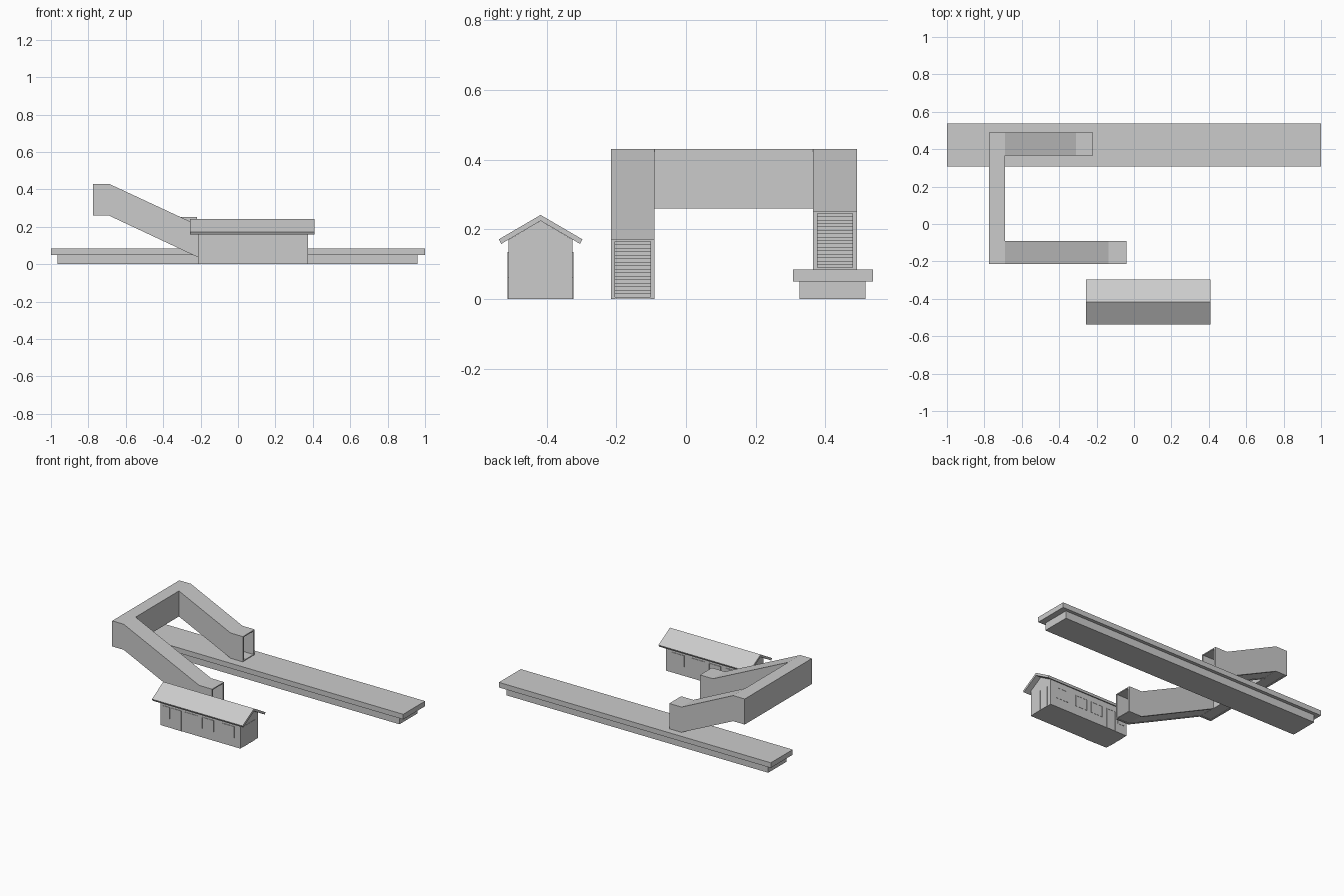
import bpy, bmesh
from mathutils import Vector

if "Cube" in bpy.data.objects:
    bpy.data.objects.remove(bpy.data.objects["Cube"])


def extrude(name, pts, a, b, axis):
    """Extrude a 2D profile from a to b. Axis 'x': points are (y, z); axis 'y': points are (x, z)."""
    bm = bmesh.new()
    place = (lambda p: (a, p[0], p[1])) if axis == 'x' else (lambda p: (p[0], a, p[1]))
    face = bm.faces.new([bm.verts.new(place(p)) for p in pts])
    new = bmesh.ops.extrude_face_region(bm, geom=[face])['geom']
    shift = Vector((b - a, 0, 0)) if axis == 'x' else Vector((0, b - a, 0))
    bmesh.ops.translate(bm, vec=shift, verts=[g for g in new if isinstance(g, bmesh.types.BMVert)])
    bmesh.ops.recalc_face_normals(bm, faces=bm.faces)
    mesh = bpy.data.meshes.new(name)
    bm.to_mesh(mesh)
    bm.free()
    ob = bpy.data.objects.new(name, mesh)
    bpy.context.collection.objects.link(ob)
    return ob


def box(name, x0, x1, y0, y1, z0, z1):
    return extrude(name, [(x0, z0), (x1, z0), (x1, z1), (x0, z1)], y0, y1, 'y')


# Platform: slab overhanging its base
box("platform_base", -0.965, 0.96, 0.325, 0.515, 0, 0.05)
box("platform_slab", -1, 1, 0.307, 0.537, 0.05, 0.084)

# Station building
YC = -0.417
extrude("station_body", [(YC - 0.092, 0), (YC + 0.092, 0), (YC + 0.092, 0.17),
                         (YC, 0.224), (YC - 0.092, 0.17)], -0.213, 0.373, 'x')
extrude("station_roof", [(YC, 0.241), (YC + 0.12, 0.171), (YC + 0.113, 0.158), (YC, 0.224),
                         (YC - 0.113, 0.158), (YC - 0.12, 0.171)], -0.257, 0.41, 'x')


# Thin door and window panels with raised frames on the long walls
def panel(name, x0, x1, z0, z1):
    for s in (-1, 1):
        y0, y1, y2 = (YC + s * d for d in (0.091, 0.0935, 0.095))
        box(name + "_panel", x0, x1, y0, y1, z0, z1)
        t = 0.005
        for a, b, c, d in ((x0, x0 + t, z0, z1), (x1 - t, x1, z0, z1), (x0 + t, x1 - t, z1 - t, z1)):
            box(name + "_frame", a, b, y0, y2, c, d)


panel("door", -0.13, -0.06, 0, 0.135)
for i, x in enumerate((-0.195, -0.03, 0.09, 0.24)):
    panel("window_%d" % i, x, x + (0.05 if i == 0 else 0.09), 0.06, 0.135)

# Double doors on the end walls
for xo, xi in ((-0.215, -0.212), (0.375, 0.372)):
    for s in (-1, 1):
        a, b = sorted((YC + s * 0.003, YC + s * 0.06))
        box("end_door", min(xo, xi), max(xo, xi), a, b, 0, 0.135)

# Covered footbridge
XL, XR, ZT, ZB, T = -0.775, -0.69, 0.43, 0.26, 0.012


def flight(name, outer, inner, x_bend, x_end, z0, z1, steps):
    s = 1 if inner > outer else -1

    # Side walls follow the ramp and flatten at the foot
    def wall(part, x0, ya, yb):
        extrude(name + part, [(x0, ZT), (XR, ZT), (x_bend, z1), (x_end, z1), (x_end, z0),
                              (x_bend, z0), (XR, ZB), (x0, ZB)], ya, yb, 'y')
    wall("_outer_wall", XL, outer, outer + s * T)
    wall("_inner_wall", XR - T, inner - s * T, inner)
    # Roof between the walls
    top = [(XL + T, ZT), (XR, ZT), (x_bend, z1), (x_end, z1)]
    a, b = outer + s * T, inner - s * T
    extrude(name + "_roof", top + [(x, z - 0.007) for x, z in reversed(top)], a, b, 'y')
    # Steps and sloped soffit
    dx, dz = (XR - x_bend) / steps, (ZB - z0) / steps
    pts = [(x_end, z0 + 0.001), (x_end, z0 + 0.006)]
    for i in range(steps):
        x, z = x_bend + i * dx, z0 + 0.006 + i * dz
        pts += [(x, z), (x, z + dz)]
    pts += [(XR, ZB + 0.006), (XR, ZB + 0.003), (x_bend, z0 + 0.003)]
    extrude(name + "_steps", pts, a, b, 'y')


flight("front_stair", -0.215, -0.09, -0.135, -0.04, 0.0, 0.172, 26)
flight("back_stair", 0.49, 0.365, -0.31, -0.22, 0.084, 0.252, 18)

# Span crossing between the two flights
box("span_outer_wall", XL, XL + T, -0.215 + T, 0.49 - T, ZB, ZT)
box("span_inner_wall", XR - T, XR, -0.09, 0.365, ZB, ZT)
box("span_roof", XL + T, XR - T, -0.09 - T, 0.365 + T, ZT - 0.007, ZT)
box("span_floor", XL + T, XR, -0.215 + T, 0.49 - T, ZB + 0.002, ZB + 0.008)
